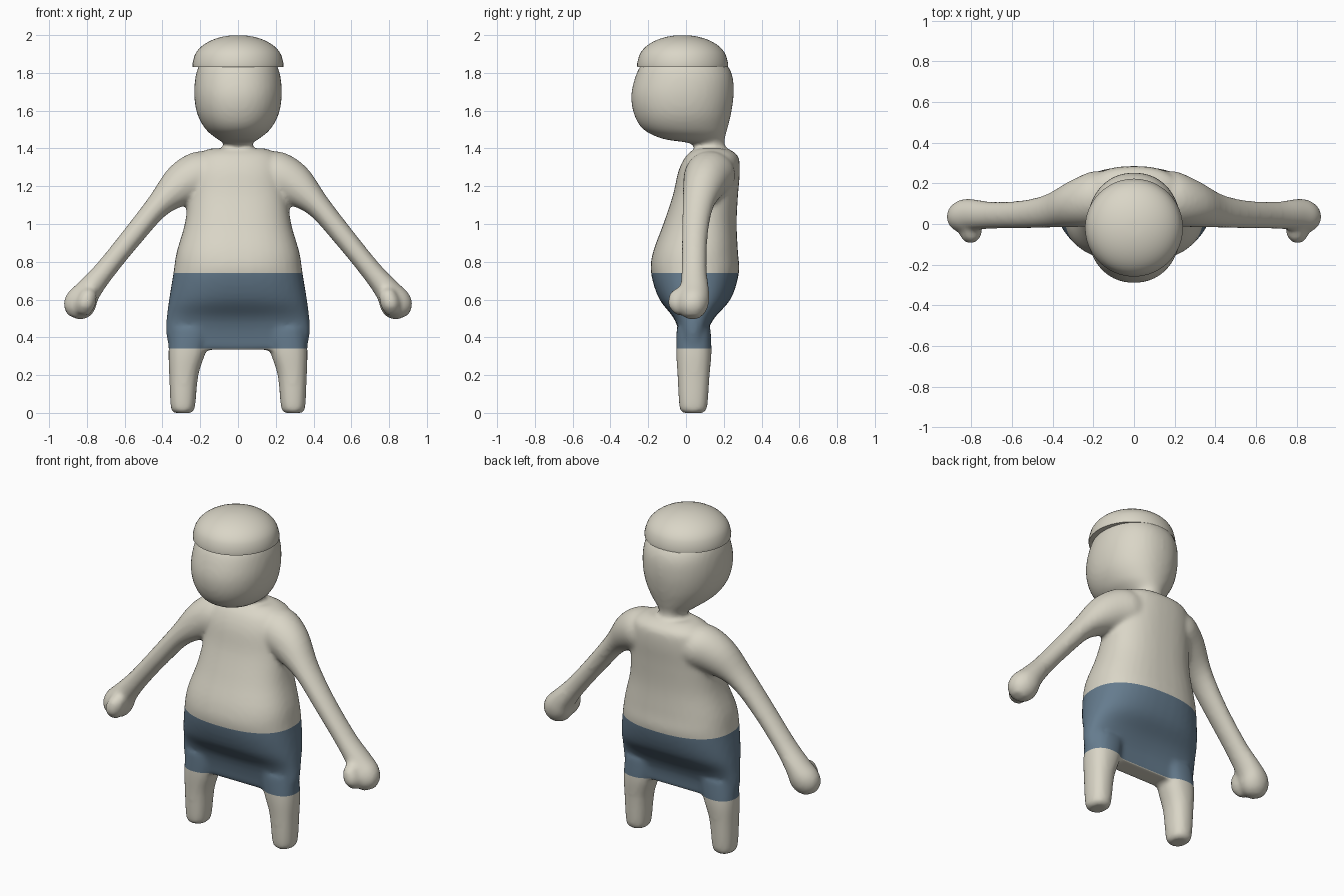
import bpy, bmesh
from math import cos, sin, pi
from mathutils import Vector

cube = bpy.data.objects.get("Cube")
if cube:
    bpy.data.objects.remove(cube)


def material(name, colour):
    m = bpy.data.materials.new(name)
    m.use_nodes = True
    m.diffuse_color = (*colour, 1)
    bsdf = m.node_tree.nodes["Principled BSDF"]
    bsdf.inputs["Base Color"].default_value = (*colour, 1)
    bsdf.inputs["Roughness"].default_value = 0.8
    return m


cream = material("cream", (0.70, 0.67, 0.57))
blue = material("slate blue", (0.13, 0.20, 0.27))


def refine(rows, steps=4):
    """Smooth curve through rows of numbers."""
    out = []
    for i in range(len(rows) - 1):
        quad = [rows[max(0, i - 1)], rows[i], rows[i + 1], rows[min(len(rows) - 1, i + 2)]]
        for s in range(steps):
            t = s / steps
            out.append([b + 0.5 * t * (c - a + t * (2*a - 5*b + 4*c - d + t * (3*(b - c) + d - a)))
                        for a, b, c, d in zip(*quad)])
    return out + [rows[-1]]


def ring(bm, centre, u, v, power=2.0, pinch=0.0, sides=40):
    """Superellipse cross-section, optionally pinched in the middle."""
    verts = []
    for k in range(sides):
        a = 2 * pi * k / sides
        c, s = cos(a), sin(a)
        x = abs(c) ** (2 / power) * (1 if c > 0 else -1)
        y = abs(s) ** (2 / power) * (1 if s > 0 else -1)
        y *= 1 - pinch * max(0, 1 - x * x)
        verts.append(bm.verts.new(centre + u * x + v * y))
    return verts


def skin(bm, rings):
    for lower, upper in zip(rings, rings[1:]):
        for k in range(len(lower)):
            j = (k + 1) % len(lower)
            bm.faces.new((lower[k], lower[j], upper[j], upper[k]))
    bm.faces.new(rings[0][::-1])
    bm.faces.new(rings[-1])


def stack(bm, rows, power=2.0):
    """Horizontal sections: z, x centre, half width, y min, y max, pinch."""
    skin(bm, [ring(bm, Vector((x, (y0 + y1) / 2, z)), Vector((w, 0, 0)),
                   Vector((0, (y1 - y0) / 2, 0)), power, p)
              for z, x, w, y0, y1, p in refine(rows)])


def limb(bm, rows, side):
    """Sections across a path: x, y, z, radius across, radius in y."""
    rows = refine(rows)
    rings = []
    for i, (x, y, z, r, ry) in enumerate(rows):
        a, b = rows[max(0, i - 1)], rows[min(len(rows) - 1, i + 1)]
        d = Vector((b[0] - a[0], 0, b[2] - a[2])).normalized()
        u = Vector((-d.z * side, 0, d.x)) * r
        rings.append(ring(bm, Vector((x * side, y, z)), u, Vector((0, ry, 0))))
    skin(bm, rings)


bm = bmesh.new()
# torso and hips
stack(bm, [(0.335, 0, 0.365, -0.05, 0.13, 0.35), (0.42, 0, 0.38, -0.065, 0.14, 0.3),
           (0.5, 0, 0.378, -0.09, 0.175, 0.2), (0.6, 0, 0.365, -0.15, 0.245, 0.05),
           (0.74, 0, 0.342, -0.185, 0.28, 0), (0.85, 0, 0.325, -0.175, 0.275, 0),
           (1.0, 0, 0.282, -0.12, 0.268, 0), (1.15, 0, 0.262, -0.07, 0.275, 0),
           (1.28, 0, 0.25, -0.04, 0.285, 0), (1.36, 0, 0.22, 0.0, 0.275, 0),
           (1.4, 0, 0.15, 0.05, 0.22, 0)], 2.4)
# neck and head
stack(bm, [(1.34, 0, 0.09, 0.03, 0.21, 0), (1.42, 0, 0.075, 0.04, 0.205, 0),
           (1.45, 0, 0.11, -0.12, 0.205, 0), (1.5, 0, 0.17, -0.225, 0.218, 0),
           (1.58, 0, 0.215, -0.275, 0.238, 0), (1.68, 0, 0.232, -0.29, 0.252, 0),
           (1.78, 0, 0.225, -0.268, 0.247, 0), (1.85, 0, 0.2, -0.23, 0.21, 0),
           (1.91, 0, 0.14, -0.15, 0.13, 0)], 2.15)
for side in (-1, 1):
    # leg
    stack(bm, [(0.0, 0.292 * side, 0.045, -0.015, 0.09, 0),
               (0.03, 0.292 * side, 0.064, -0.035, 0.112, 0),
               (0.2, 0.287 * side, 0.077, -0.045, 0.125, 0),
               (0.32, 0.27 * side, 0.098, -0.052, 0.135, 0),
               (0.45, 0.25 * side, 0.11, -0.05, 0.13, 0)], 2.3)
    # arm and hand
    limb(bm, [(0.12, 0.13, 1.27, 0.11, 0.12), (0.2, 0.125, 1.255, 0.13, 0.135),
              (0.3, 0.1, 1.205, 0.113, 0.115), (0.42, 0.065, 1.1, 0.067, 0.083),
              (0.55, 0.047, 0.945, 0.057, 0.069), (0.7, 0.043, 0.76, 0.056, 0.067),
              (0.79, 0.045, 0.65, 0.068, 0.077), (0.83, 0.04, 0.59, 0.085, 0.083),
              (0.855, 0.035, 0.54, 0.075, 0.07), (0.87, 0.035, 0.505, 0.035, 0.035)], side)
    # thumb
    limb(bm, [(0.78, -0.03, 0.66, 0.02, 0.02), (0.79, -0.03, 0.63, 0.045, 0.055),
              (0.81, -0.03, 0.57, 0.052, 0.065), (0.82, -0.025, 0.52, 0.03, 0.03)], side)

bmesh.ops.recalc_face_normals(bm, faces=bm.faces)
mesh = bpy.data.meshes.new("body")
bm.to_mesh(mesh)
bm.free()
body = bpy.data.objects.new("body", mesh)
bpy.context.collection.objects.link(body)

# fuse the parts into one soft skin
remesh = body.modifiers.new("fuse", 'REMESH')
remesh.mode = 'VOXEL'
remesh.voxel_size = 0.014
smooth = body.modifiers.new("soften", 'SMOOTH')
smooth.factor = 0.5
smooth.iterations = 6
graph = bpy.context.evaluated_depsgraph_get()
fused = bpy.data.meshes.new_from_object(body.evaluated_get(graph))
body.modifiers.clear()
body.data = fused
fused.materials.clear()
fused.materials.append(cream)
fused.materials.append(blue)

# cloth band between two straight cuts
HEM, WAIST = 0.34, 0.74
bm = bmesh.new()
bm.from_mesh(fused)
for z in (HEM, WAIST):
    bmesh.ops.bisect_plane(bm, geom=bm.verts[:] + bm.edges[:] + bm.faces[:],
                           plane_co=(0, 0, z), plane_no=(0, 0, 1))
bm.normal_update()
for f in bm.faces:
    c = f.calc_center_median()
    underside = f.normal.z < -0.75 and c.z < HEM + 0.04
    f.material_index = int(HEM < c.z < WAIST and abs(c.x) < 0.45 and not underside)
    f.smooth = True
bm.to_mesh(fused)
bm.free()

# domed cap with a rim and flat underside
bm = bmesh.new()
profile = [(0.2, 1.832), (0.24, 1.832), (0.241, 1.85)]
profile += [(0.236 * cos(a), 1.86 + 0.14 * sin(a)) for a in [i * pi / 26 for i in range(1, 13)]]
skin(bm, [ring(bm, Vector((0, -0.018, z)), Vector((r, 0, 0)), Vector((0, r, 0)), sides=48)
          for r, z in profile])
bmesh.ops.recalc_face_normals(bm, faces=bm.faces)
mesh = bpy.data.meshes.new("cap")
bm.to_mesh(mesh)
bm.free()
mesh.materials.append(cream)
cap = bpy.data.objects.new("cap", mesh)
bpy.context.collection.objects.link(cap)
bpy.ops.object.select_all(action='DESELECT')
cap.select_set(True)
bpy.context.view_layer.objects.active = cap
bpy.ops.object.shade_smooth_by_angle(angle=0.7)
